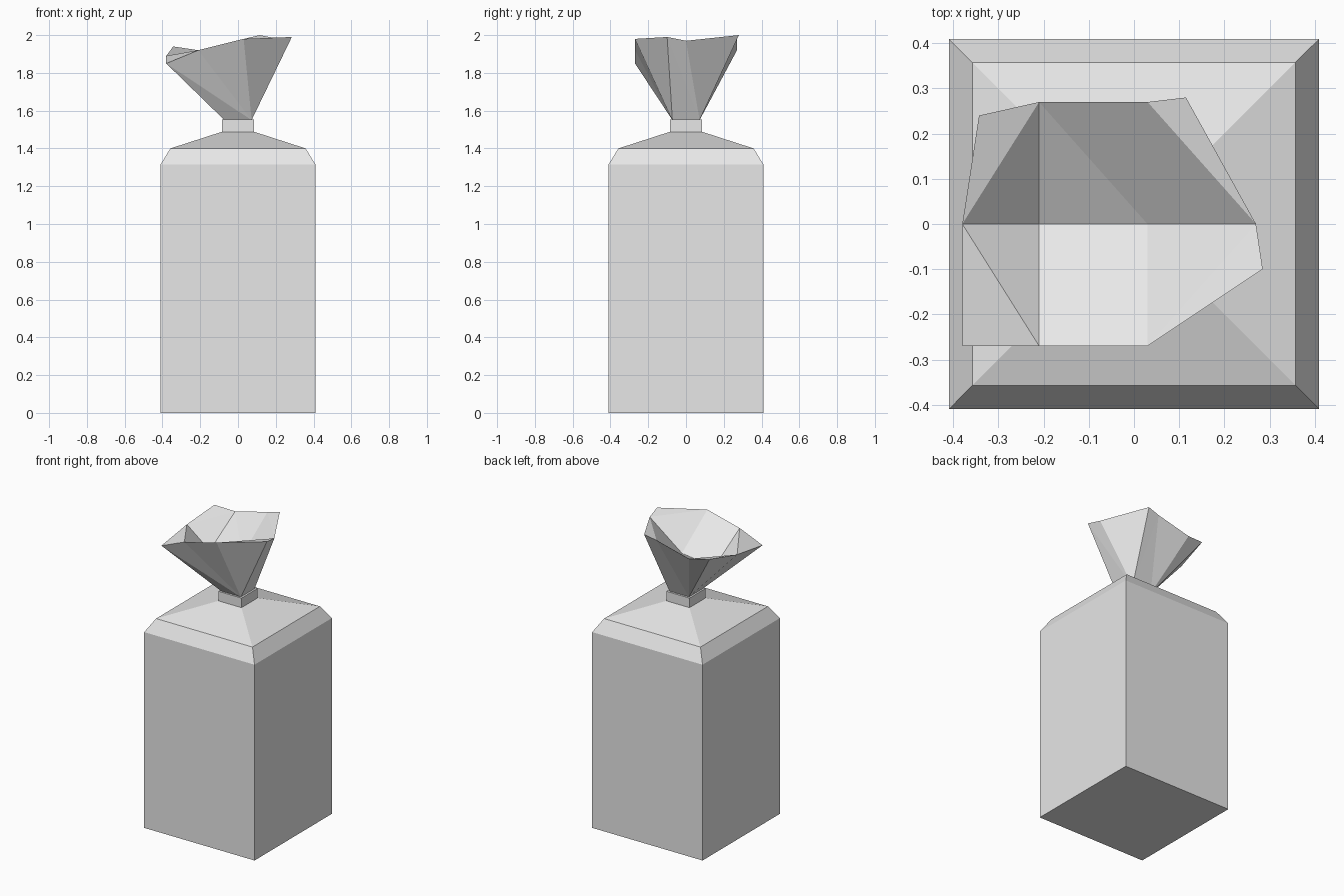
import bpy
import bmesh

cube = bpy.data.objects.get("Cube")
if cube:
    bpy.data.objects.remove(cube, do_unlink=True)

# One plain colour for the whole bag
grey = bpy.data.materials.new("light_grey")
grey.use_nodes = True
grey.diffuse_color = (0.8, 0.8, 0.8, 1)
grey.node_tree.nodes["Principled BSDF"].inputs["Base Color"].default_value = (0.8, 0.8, 0.8, 1)


def finish(name, bm):
    bmesh.ops.recalc_face_normals(bm, faces=bm.faces[:])
    mesh = bpy.data.meshes.new(name)
    bm.to_mesh(mesh)
    bm.free()
    mesh.materials.append(grey)
    obj = bpy.data.objects.new(name, mesh)
    bpy.context.scene.collection.objects.link(obj)
    return obj


def square_ring(bm, half, z):
    corners = ((-1, -1), (1, -1), (1, 1), (-1, 1))
    return [bm.verts.new((x * half, y * half, z)) for x, y in corners]


def square_stack(name, profile):
    """Closed solid through square sections given as (half width, height)."""
    bm = bmesh.new()
    rings = [square_ring(bm, half, z) for half, z in profile]
    bm.faces.new(rings[0])
    bm.faces.new(rings[-1])
    for low, high in zip(rings, rings[1:]):
        for i in range(4):
            j = (i + 1) % 4
            bm.faces.new((low[i], low[j], high[j], high[i]))
    return finish(name, bm)


# Square bag with chamfered shoulders and a shallow pyramid top
square_stack("bag_body", [(0.41, 0), (0.41, 1.315), (0.358, 1.4), (0.086, 1.488)])

# Tie around the gathered neck
square_stack("neck_tie", [(0.086, 1.485), (0.086, 1.552)])

# Gathered opening: flared walls up to an uneven rim, folded in along a crease
points = {
    "left_front": (-0.38, -0.27, 1.85),
    "front_a": (-0.21, -0.27, 1.92),
    "front_b": (0.03, -0.27, 1.98),
    "side_a": (0.285, -0.1, 1.99),
    "side_b": (0.27, 0, 1.97),
    "back_corner": (0.115, 0.28, 2.0),
    "back_b": (0.03, 0.27, 1.98),
    "back_a": (-0.21, 0.27, 1.92),
    "left_back": (-0.343, 0.24, 1.94),
    "left_mid": (-0.38, 0, 1.89),
    "crease_a": (-0.21, 0, 1.76),
    "crease_b": (0.03, 0, 1.79),
}
bm = bmesh.new()
v = {name: bm.verts.new(co) for name, co in points.items()}
for name, vert in zip(("n_lf", "n_rf", "n_rb", "n_lb"), square_ring(bm, 0.072, 1.55)):
    v[name] = vert

faces = (
    # outer walls
    "n_lf n_rf left_front", "left_front n_rf front_a", "front_a n_rf front_b",
    "front_b n_rf side_a", "side_a n_rf n_rb", "side_a n_rb side_b",
    "side_b n_rb back_corner", "back_corner n_rb back_b", "back_b n_rb n_lb",
    "back_b n_lb back_a", "back_a n_lb left_back", "left_back n_lb left_mid",
    "left_mid n_lb n_lf", "left_mid n_lf left_front", "n_lf n_lb n_rb n_rf",
    # inner fold
    "left_front front_a left_mid", "left_mid front_a crease_a",
    "left_mid crease_a back_a", "left_mid back_a left_back",
    "front_a front_b crease_b crease_a", "front_b side_a side_b",
    "front_b side_b crease_b", "crease_a crease_b back_a",
    "crease_b back_b back_a", "crease_b side_b back_b",
    "back_b side_b back_corner",
)
for face in faces:
    bm.faces.new([v[key] for key in face.split()])
finish("gathered_opening", bm)
